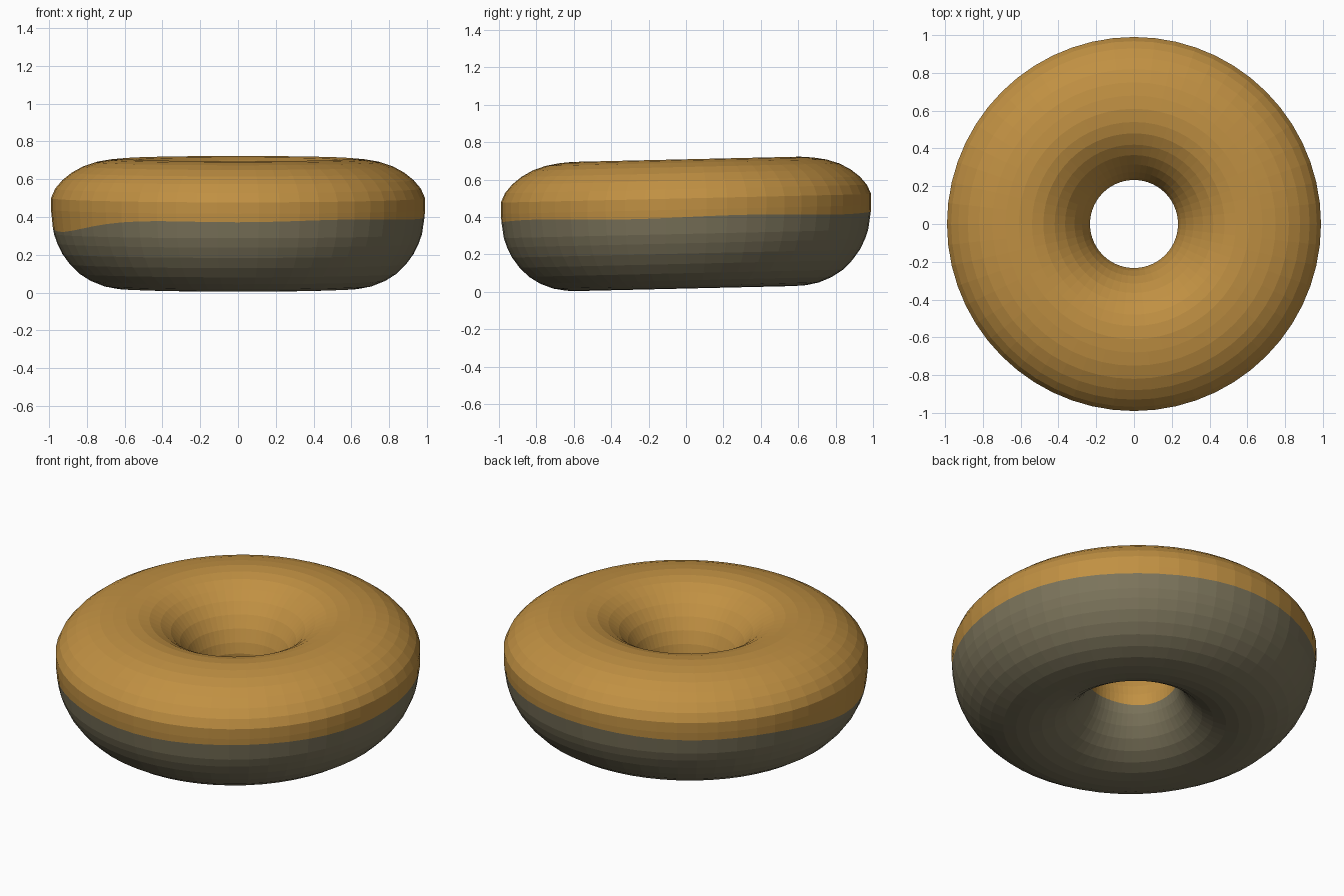
import bpy, bmesh, math

if "Cube" in bpy.data.objects:
    bpy.data.objects.remove(bpy.data.objects["Cube"])

SEG = 56
TILT = 0.023          # the ring leans slightly towards the front

# cross-section (radius, height): icing runs outer edge -> over the top -> hole
TOP = [(.99, .44), (.99, .50), (.968, .55), (.93, .595), (.88, .635), (.82, .668),
       (.75, .691), (.68, .703), (.61, .709), (.54, .703), (.48, .687), (.42, .655),
       (.365, .612), (.315, .555), (.275, .49), (.247, .42), (.233, .36)]
# dough runs hole -> under the bottom -> outer edge
BOTTOM = [(.25, .25), (.28, .19), (.32, .135), (.37, .088), (.43, .052), (.50, .028),
          (.57, .018), (.64, .021), (.71, .034), (.78, .062), (.84, .10), (.89, .15),
          (.93, .205), (.957, .26), (.974, .31)]


def material(name, color):
    m = bpy.data.materials.new(name)
    m.diffuse_color = (*color, 1)
    m.use_nodes = True
    m.node_tree.nodes["Principled BSDF"].inputs["Base Color"].default_value = m.diffuse_color
    return m


def outer_edge(a):
    """Wavy icing edge: it droops on the left side."""
    d = (math.degrees(a) - 195) / 30
    z = .40 - .068 * math.exp(-d * d) + .005 * math.sin(5 * a)
    return (.99 - max(0, .42 - z) * .13, z)


def inner_edge(a):
    return (.236, .30 + .008 * math.sin(3 * a))


def ring(name, section, mat):
    """Sweep a section that may vary with the angle around z."""
    bm = bmesh.new()
    rows = []
    for i in range(SEG):
        a = 2 * math.pi * i / SEG
        rows.append([bm.verts.new((r * math.cos(a), r * math.sin(a),
                                   z + TILT * r * math.sin(a)))
                     for r, z in section(a)])
    for i in range(SEG):
        p, q = rows[i], rows[(i + 1) % SEG]
        for j in range(len(p) - 1):
            bm.faces.new((p[j], q[j], q[j + 1], p[j + 1]))
    mesh = bpy.data.meshes.new(name)
    bm.to_mesh(mesh)
    bm.free()
    mesh.materials.append(mat)
    obj = bpy.data.objects.new(name, mesh)
    bpy.context.collection.objects.link(obj)
    return obj


# icing on the upper half, dough on the lower half, meeting at the wavy edges
ring("icing", lambda a: [outer_edge(a)] + TOP + [inner_edge(a)],
     material("caramel icing", (.53, .28, .055)))
ring("dough", lambda a: [inner_edge(a)] + BOTTOM + [outer_edge(a)],
     material("grey olive dough", (.20, .175, .105)))
